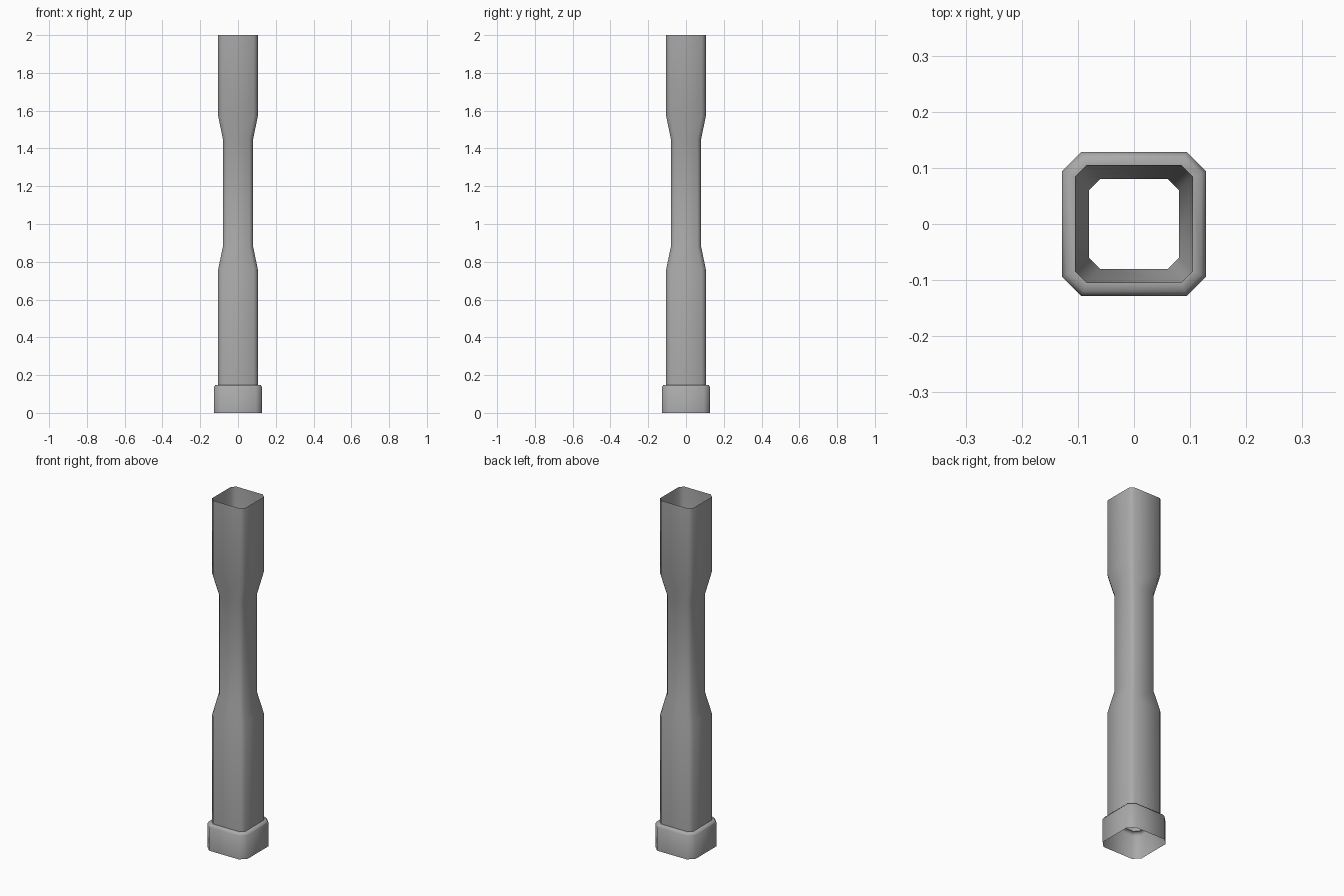
import bpy
import bmesh
import math

cube = bpy.data.objects.get("Cube")
if cube:
    bpy.data.objects.remove(cube, do_unlink=True)

grey = bpy.data.materials.new("stone grey")
grey.use_nodes = True
colour = (0.4, 0.4, 0.4, 1)
grey.diffuse_color = colour
grey.node_tree.nodes["Principled BSDF"].inputs["Base Color"].default_value = colour


def chamfered_square(half, cut):
    """Eight corners of a square with its corners cut off, anticlockwise."""
    a = half - cut
    return [(half, -a), (half, a), (a, half), (-a, half),
            (-half, a), (-half, -a), (-a, -half), (a, -half)]


def loft(name, sections):
    """Open shell through sections of (height, half width, corner cut)."""
    bm = bmesh.new()
    rings = [[bm.verts.new((x, y, z)) for x, y in chamfered_square(half, cut)]
             for z, half, cut in sections]
    for low, high in zip(rings, rings[1:]):
        for i in range(len(low)):
            j = (i + 1) % len(low)
            bm.faces.new((low[i], low[j], high[j], high[i]))
    mesh = bpy.data.meshes.new(name)
    bm.to_mesh(mesh)
    bm.free()
    mesh.materials.append(grey)
    obj = bpy.data.objects.new(name, mesh)
    bpy.context.collection.objects.link(obj)
    bpy.ops.object.select_all(action='DESELECT')
    obj.select_set(True)
    bpy.context.view_layer.objects.active = obj
    bpy.ops.object.shade_smooth_by_angle(angle=math.radians(60))
    return obj


# Wide foot with a softened rim and a ledge running in to the shaft
loft("foot", [(0, 0.128, 0.034), (0.135, 0.128, 0.034),
              (0.147, 0.12, 0.03), (0.147, 0.105, 0.021)])

# Hollow shaft, open at both ends, with a narrowed waist
loft("shaft", [(0.147, 0.105, 0.021), (0.76, 0.105, 0.021),
               (0.88, 0.08, 0.02), (1.45, 0.08, 0.02),
               (1.57, 0.105, 0.021), (2, 0.105, 0.021)])
